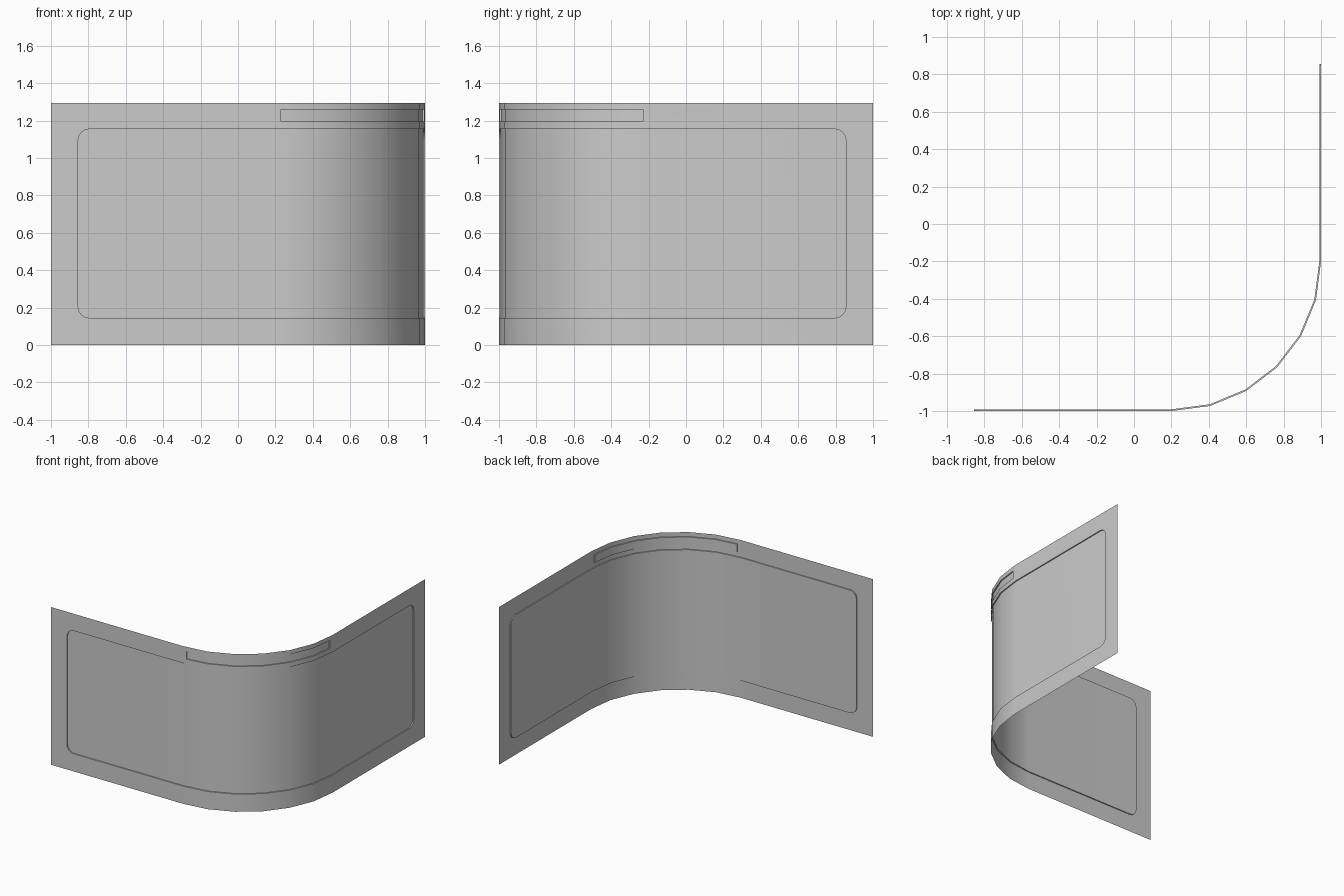
import bpy, bmesh, math
from mathutils import Vector

if "Cube" in bpy.data.objects:
    bpy.data.objects.remove(bpy.data.objects["Cube"], do_unlink=True)

HEIGHT, RADIUS, FLAT, DEPTH, STEPS = 1.295, 0.8, 1.2, 0.009, 6
chord = 2 * RADIUS * math.sin(math.pi / 4 / STEPS)
half = FLAT + chord * STEPS / 2          # half of the unrolled length

# Plan of the bend: (unrolled distance, point, inward direction)
stations = [(-half, Vector((-1, -1, 0)), Vector((0, 1, 0)))]
for i in range(STEPS + 1):
    a = math.pi / 2 * i / STEPS
    out = Vector((math.sin(a), -math.cos(a), 0))
    centre = Vector((1 - RADIUS, RADIUS - 1, 0))
    stations.append((chord * (i - STEPS / 2), centre + out * RADIUS, -out))
stations.append((half, Vector((1, 1, 0)), Vector((-1, 0, 0))))


def bend(co):
    """Roll a point of the flat sheet (distance, depth, height) around the corner."""
    for (s0, p0, n0), (s1, p1, n1) in zip(stations, stations[1:]):
        if co.x <= s1 + 1e-6:
            break
    t = (co.x - s0) / (s1 - s0)
    return p0.lerp(p1, t) + n0.lerp(n1, t) * co.y + Vector((0, 0, co.z))


def outline(end, z0, z1, radius=0.0, segments=4):
    """Rectangle symmetric about the bend, with optional rounded corners."""
    pts = []
    corners = [(1, z0, 1, -90), (1, z1, -1, 0), (-1, z1, -1, 90), (-1, z0, 1, 180)]
    for side, z, dz, start in corners:
        steps = segments if radius else 0
        for k in range(steps + 1):
            a = math.radians(start + 90 * k / max(steps, 1))
            pts.append(Vector((side * (end - radius) + radius * math.cos(a), 0,
                               z + dz * radius + radius * math.sin(a))))
    return pts


bm = bmesh.new()


def loop(points):
    verts = [bm.verts.new(p) for p in points]
    edges = [bm.edges.new((verts[i - 1], verts[i])) for i in range(len(verts))]
    return verts, edges


# Border sheet with openings for the large field and the top slot
border = loop(outline(half, 0, HEIGHT))
field = loop(outline(half - 0.145, 0.145, 1.155, 0.06))
slot = loop(outline(half - FLAT - 0.03 + 0.0, 1.194, 1.259))
bmesh.ops.triangle_fill(bm, use_beauty=True, normal=(0, -1, 0),
                        edges=border[1] + field[1] + slot[1])

# Recessed floors and their step walls
for verts, _ in (field, slot):
    floor = [bm.verts.new(v.co + Vector((0, DEPTH, 0))) for v in verts]
    bm.faces.new(floor)
    for i in range(len(verts)):
        bm.faces.new((verts[i - 1], verts[i], floor[i], floor[i - 1]))

# Cut at the bend lines, then roll the sheet
for s, _, _ in stations[1:-1]:
    bmesh.ops.bisect_plane(bm, geom=bm.verts[:] + bm.edges[:] + bm.faces[:],
                           dist=1e-5, plane_co=(s, 0, 0), plane_no=(1, 0, 0))
bmesh.ops.recalc_face_normals(bm, faces=bm.faces[:])
top_face = max(bm.faces, key=lambda f: f.calc_area())
if top_face.normal.y > 0:
    bmesh.ops.reverse_faces(bm, faces=bm.faces[:])
for v in bm.verts:
    v.co = bend(v.co)

mesh = bpy.data.meshes.new("curved_panel")
bm.to_mesh(mesh)
bm.free()
panel = bpy.data.objects.new("curved_panel", mesh)
bpy.context.collection.objects.link(panel)

# Plain grey finish
grey = bpy.data.materials.new("light_grey")
grey.use_nodes = True
colour = (0.6, 0.6, 0.6, 1)
grey.diffuse_color = colour
grey.node_tree.nodes["Principled BSDF"].inputs["Base Color"].default_value = colour
mesh.materials.append(grey)

# Smooth bend with crisp steps
bpy.context.view_layer.objects.active = panel
panel.select_set(True)
bpy.ops.object.shade_smooth_by_angle(angle=math.radians(30))
weighted = panel.modifiers.new("even_shading", "WEIGHTED_NORMAL")
weighted.keep_sharp = True
